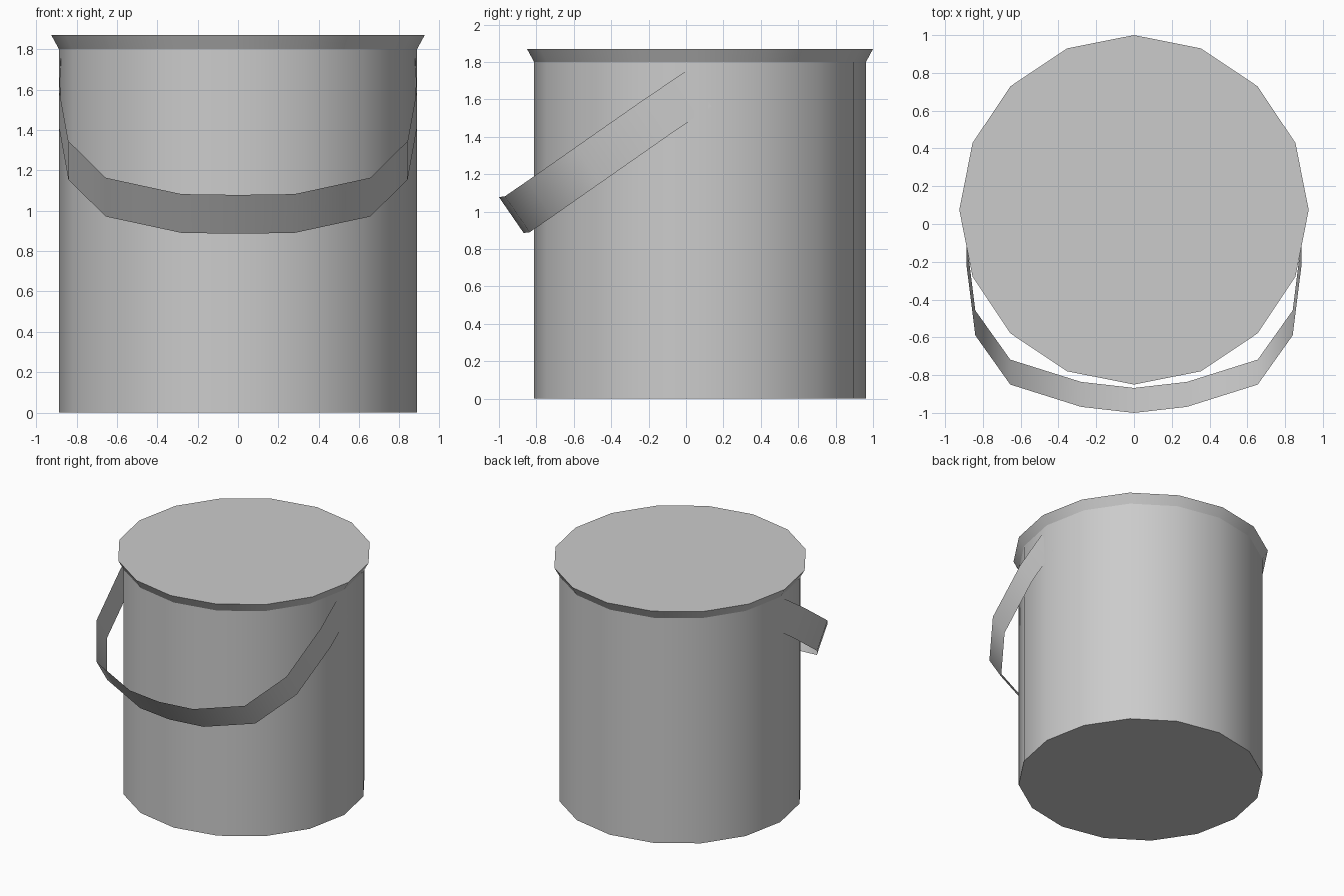
import bpy, bmesh, math
from mathutils import Matrix

if "Cube" in bpy.data.objects:
    bpy.data.objects.remove(bpy.data.objects["Cube"])

CY = 0.075      # centre of the round body in y
SIDES = 16


def finish(name, bm, angle):
    mesh = bpy.data.meshes.new(name)
    bm.to_mesh(mesh)
    bm.free()
    ob = bpy.data.objects.new(name, mesh)
    bpy.context.collection.objects.link(ob)
    bpy.ops.object.select_all(action='DESELECT')
    ob.select_set(True)
    bpy.context.view_layer.objects.active = ob
    bpy.ops.object.shade_smooth_by_angle(angle=math.radians(angle))
    return ob


def drum(name, r1, r2, z1, z2, open_normal):
    # Round section, left open on the side facing open_normal
    bm = bmesh.new()
    bmesh.ops.create_cone(bm, cap_ends=True, segments=SIDES, radius1=r1, radius2=r2,
                          depth=z2 - z1, matrix=Matrix.Translation((0, CY, (z1 + z2) / 2)))
    bm.normal_update()
    inner = [f for f in bm.faces if f.normal.z * open_normal > 0.9]
    bmesh.ops.delete(bm, geom=inner, context='FACES_ONLY')
    return finish(name, bm, 40)


# Bucket body with closed bottom, flared rim with flat lid
drum("bucket_body", 0.887, 0.887, 0, 1.8, 1)
drum("flared_lid", 0.887, 0.925, 1.8, 1.87, -1)

# Handle: thin strap hanging forward, upper edge path from pivot to middle
half = [(0.878, 0.005, 1.755), (0.886, -0.225, 1.60), (0.84, -0.59, 1.345),
        (0.655, -0.85, 1.163), (0.28, -0.968, 1.082)]
path = half + [(0, -1.0, 1.078)] + [(-x, y, z) for x, y, z in reversed(half)]
bm = bmesh.new()
upper = [bm.verts.new(p) for p in path]
lower = [bm.verts.new((x, y + 0.132, z - 0.192)) for x, y, z in path]
for i in range(len(path) - 1):
    bm.faces.new((upper[i], upper[i + 1], lower[i + 1], lower[i]))
bm.normal_update()
if bm.faces[:][5].normal.y > 0:
    bmesh.ops.reverse_faces(bm, faces=bm.faces[:])
finish("handle", bm, 60)
